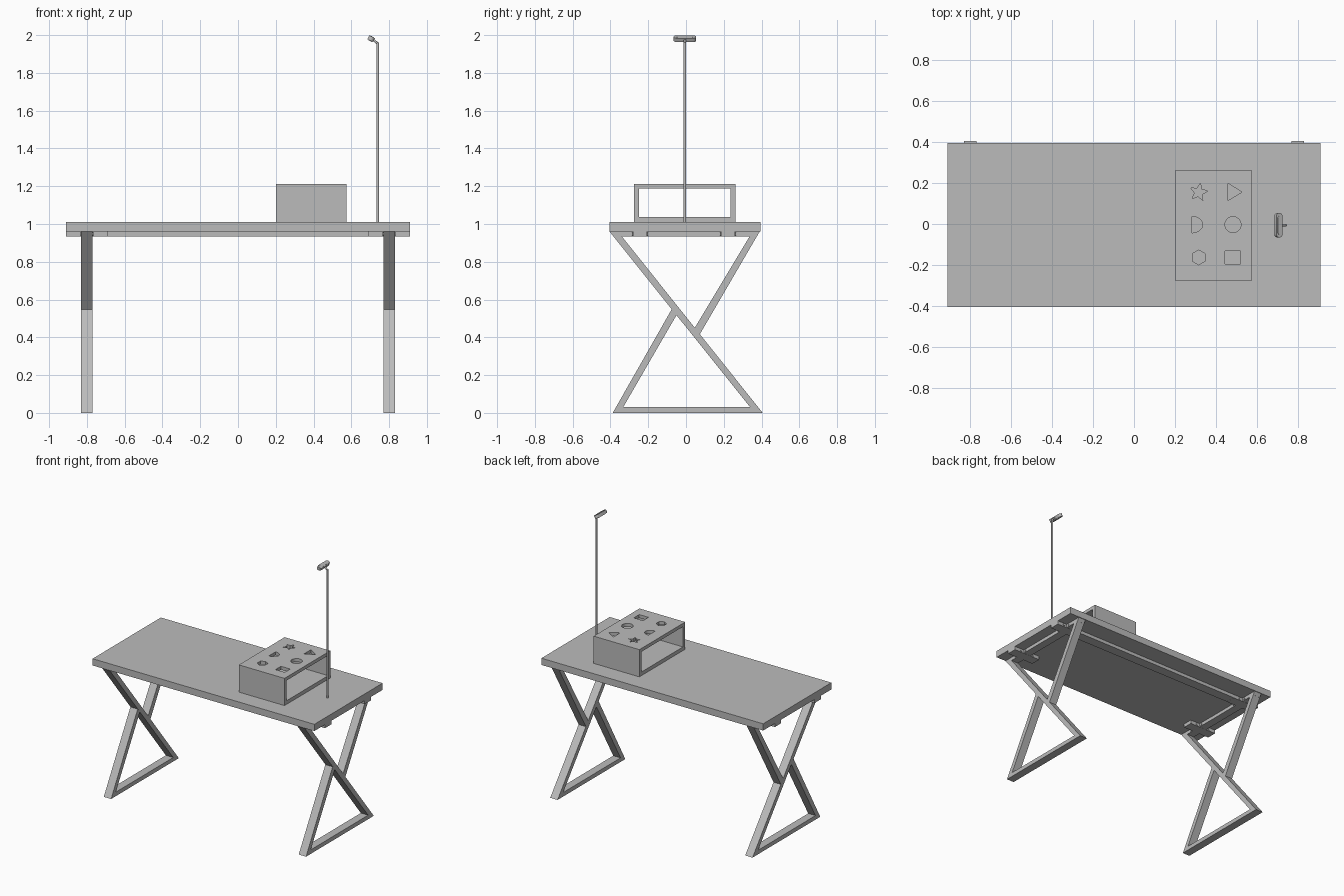
import bpy
import bmesh
from math import cos, sin, tau, radians
from mathutils import Vector

if "Cube" in bpy.data.objects:
    bpy.data.objects.remove(bpy.data.objects["Cube"])

grey = bpy.data.materials.new("plain grey")
grey.use_nodes = True
grey.diffuse_color = (0.5, 0.5, 0.5, 1)
grey.node_tree.nodes["Principled BSDF"].inputs["Base Color"].default_value = (0.5, 0.5, 0.5, 1)


def finish(bm, name):
    bmesh.ops.recalc_face_normals(bm, faces=bm.faces)
    mesh = bpy.data.meshes.new(name)
    bm.to_mesh(mesh)
    bm.free()
    mesh.materials.append(grey)
    obj = bpy.data.objects.new(name, mesh)
    bpy.context.collection.objects.link(obj)
    return obj


def prism(name, outline, axis, lo, hi):
    """Extrude a 2D outline along x (outline in y, z) or z (outline in x, y)."""
    bm = bmesh.new()
    place = {"x": lambda a, b: (lo, a, b), "z": lambda a, b: (a, b, lo)}[axis]
    face = bm.faces.new([bm.verts.new(place(a, b)) for a, b in outline])
    out = bmesh.ops.extrude_face_region(bm, geom=[face])
    shift = Vector((hi - lo, 0, 0) if axis == "x" else (0, 0, hi - lo))
    bmesh.ops.translate(bm, vec=shift,
                        verts=[g for g in out["geom"] if isinstance(g, bmesh.types.BMVert)])
    return finish(bm, name)


def box(name, x, y, z):
    outline = [(x[0], y[0]), (x[1], y[0]), (x[1], y[1]), (x[0], y[1])]
    return prism(name, outline, "z", *z)


def rod(name, start, end, radius, sides=16):
    start, end = Vector(start), Vector(end)
    bm = bmesh.new()
    bmesh.ops.create_cone(bm, cap_ends=True, segments=sides, radius1=radius,
                          radius2=radius, depth=(end - start).length)
    obj = finish(bm, name)
    obj.location = (start + end) / 2
    obj.rotation_euler = (end - start).to_track_quat("Z", "Y").to_euler()
    smooth(obj)
    return obj


def smooth(obj):
    bpy.ops.object.select_all(action="DESELECT")
    obj.select_set(True)
    bpy.context.view_layer.objects.active = obj
    bpy.ops.object.shade_smooth_by_angle(angle=radians(30))


def ring(cx, cy, r, n, start=0.0, inner=None):
    """Regular polygon, or a star when an inner radius is given."""
    pts = []
    for i in range(n):
        rad = inner if inner and i % 2 else r
        a = start + tau * i / n
        pts.append((cx + rad * cos(a), cy + rad * sin(a)))
    return pts


# Table top
box("table_top", (-0.91, 0.91), (-0.405, 0.395), (0.96, 1.01))

# Z-shaped leg frames with braces, and the fixings under the top
profiles = {
    "diagonal_leg": [(-0.405, 0.96), (-0.36, 0.96), (0.406, 0), (0.364, 0)],
    "upper_brace": [(0.39, 0.96), (0.352, 0.96), (0.045, 0.448), (0.073, 0.416)],
    "lower_brace": [(-0.388, 0), (-0.35, 0), (-0.05, 0.518), (-0.076, 0.548)],
    "foot_bar": [(-0.388, 0), (0.406, 0), (0.382, 0.03), (-0.37, 0.03)],
    "top_bar": [(-0.385, 0.935), (0.376, 0.935), (0.39, 0.96), (-0.405, 0.96)],
}
rails = {"front": -0.243, "back": 0.222}
for side, s in (("left", 1), ("right", -1)):
    lo, hi = sorted((s * 0.77, s * 0.83))
    for part, outline in profiles.items():
        prism(f"{side}_{part}", outline, "x", lo, hi)
    for end, y in rails.items():
        ends = sorted((s * 0.69, s * 0.91))
        box(f"{side}_{end}_cross_arm", ends, (y - 0.037, y + 0.037), (0.934, 0.96))
        for d in (-0.055, 0.055):
            rod(f"{side}_{end}_bar_bolt", (s * 0.765, y + d, 0.947),
                (s * 0.835, y + d, 0.947), 0.008, 12)
            rod(f"{side}_{end}_arm_bolt", (s * 0.8 + d, y - 0.042, 0.947),
                (s * 0.8 + d, y + 0.042, 0.947), 0.008, 12)
box("back_rail", (-0.7, 0.7), (0.185, 0.259), (0.935, 0.96))

# Open-ended sorting box with shaped holes in its lid
sorter = box("sorting_box", (0.2, 0.575), (-0.276, 0.261), (1.01, 1.212))
tunnel = prism("tunnel_cutter", [(-0.25, 1.037), (0.235, 1.037), (0.235, 1.187), (-0.25, 1.187)],
               "x", 0.1, 0.7)
half_round = [(0.283 + 0.052 * cos(a), 0.04 * sin(a))
              for a in (tau * (i / 16 - 1) / 2 + tau / 4 for i in range(8, 25))]
half_round = [(0.283 + 0.052 * sin(tau * i / 32), -0.003 - 0.04 * cos(tau * i / 32))
              for i in range(17)]
holes = {
    "star": ring(0.316, 0.155, 0.045, 10, radians(80), 0.02),
    "triangle": [(0.459, 0.115), (0.527, 0.156), (0.459, 0.198)],
    "half_round": half_round,
    "round": ring(0.483, -0.003, 0.039, 32),
    "hexagon": ring(0.316, -0.163, 0.036, 6, radians(30)),
    "square": [(0.445, -0.196), (0.521, -0.196), (0.521, -0.132), (0.445, -0.132)],
}
cutters = [tunnel] + [prism(f"{n}_cutter", pts, "z", 1.15, 1.25) for n, pts in holes.items()]
bpy.context.view_layer.objects.active = sorter
for cutter in cutters:
    mod = sorter.modifiers.new("cut", "BOOLEAN")
    mod.operation = "DIFFERENCE"
    mod.solver = "EXACT"
    mod.object = cutter
    bpy.ops.object.modifier_apply(modifier=mod.name)
    bpy.data.objects.remove(cutter)
smooth(sorter)

# Tall stand with a tilted head looking down at the table
rod("stand_pole", (0.74, -0.006, 1.01), (0.74, -0.006, 1.96), 0.007)
rod("stand_neck", (0.74, -0.006, 1.955), (0.712, -0.006, 1.979), 0.006)


def pill(name, length, width, lo, hi):
    """Round-ended plate, long in y, tilted to match the head."""
    r, mid = width / 2, length / 2 - width / 2
    pts = [(r * cos(tau * i / 24), r * sin(tau * i / 24) + (mid if i < 12 else -mid))
           for i in range(24)]
    obj = prism(name, pts, "z", lo, hi)
    obj.location = (0.705, -0.006, 1.981)
    obj.rotation_euler = (0, radians(27), 0)
    smooth(obj)


pill("head_body", 0.12, 0.034, -0.011, 0.011)
pill("head_lens", 0.09, 0.022, -0.014, -0.01)
pill("head_cap", 0.09, 0.02, 0.01, 0.013)
